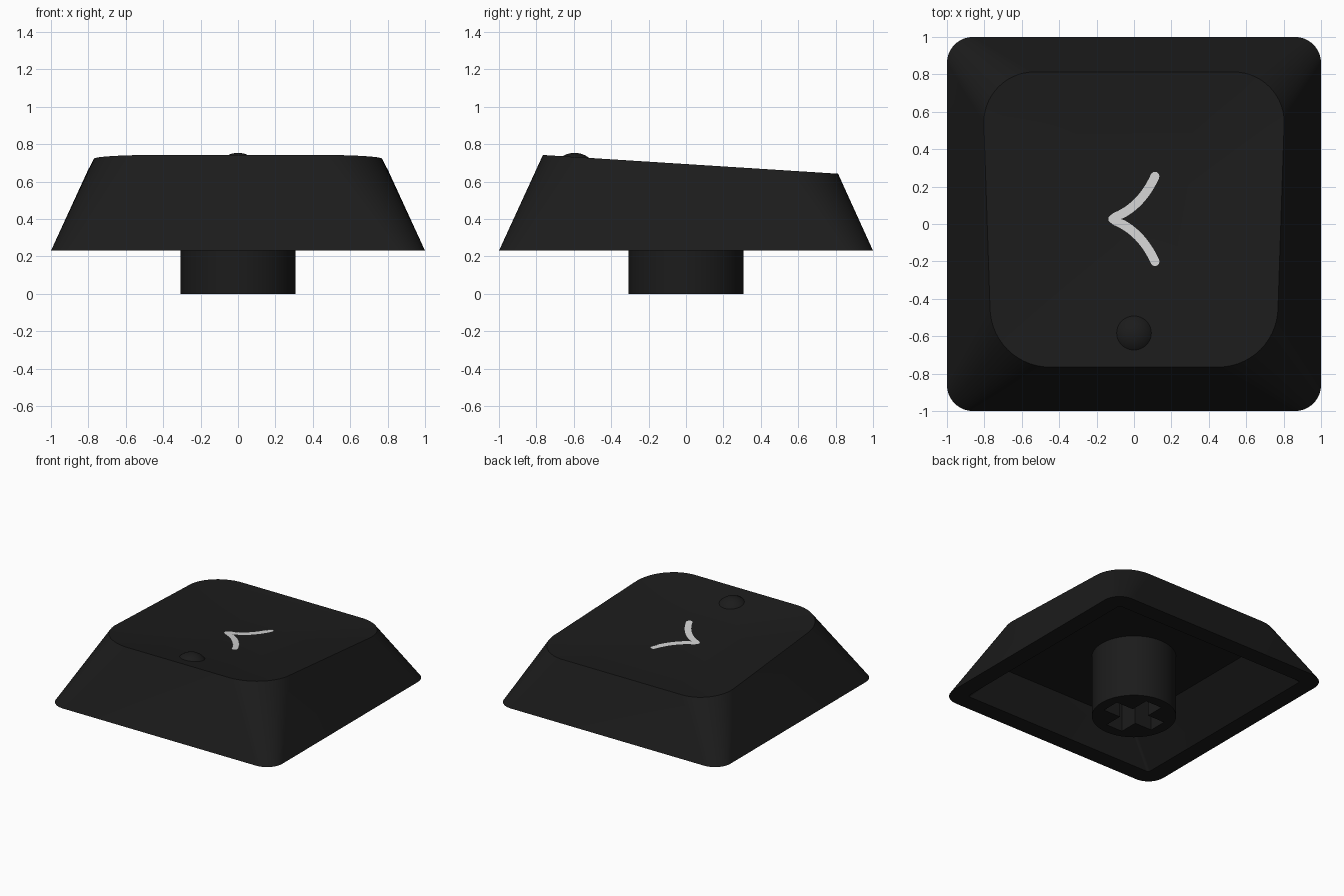
import bpy, bmesh, math
from mathutils import Matrix, Vector

if "Cube" in bpy.data.objects:
    bpy.data.objects.remove(bpy.data.objects["Cube"])

TILT = 0.0635   # the top face falls gently towards the back
DISH = 0.047    # depth of the shallow hollow in the top face
MID_Y = 0.024   # centre of the top face
REACH = 0.789   # half length of the top face


def rim_z(y):
    return 0.742 - TILT * (y + 0.765)


def top_z(x, y):
    return rim_z(y) - DISH * (1 - (x * x + (y - MID_Y) ** 2) / REACH ** 2)


def material(name, value):
    m = bpy.data.materials.new(name)
    m.diffuse_color = (value, value, value, 1)
    m.use_nodes = True
    m.node_tree.nodes["Principled BSDF"].inputs["Base Color"].default_value = m.diffuse_color
    return m


black = material("black plastic", 0.0113)
white = material("legend white", 0.65)


def make_object(name, bm, mat, smooth=True):
    bmesh.ops.recalc_face_normals(bm, faces=bm.faces[:])
    mesh = bpy.data.meshes.new(name)
    bm.to_mesh(mesh)
    bm.free()
    mesh.materials.append(mat)
    ob = bpy.data.objects.new(name, mesh)
    bpy.context.collection.objects.link(ob)
    bpy.ops.object.select_all(action='DESELECT')
    ob.select_set(True)
    bpy.context.view_layer.objects.active = ob
    if smooth:
        bpy.ops.object.shade_smooth_by_angle(angle=math.radians(30))
    return ob


def rounded_ring(front_w, back_w, front_y, back_y, front_r, back_r, height, n=14):
    """Rounded trapezoid, counter-clockwise from the right back corner."""
    pts = []
    corners = [(1, 1), (-1, 1), (-1, -1), (1, -1)]
    for k, (sx, sy) in enumerate(corners):
        w, y, r = (back_w, back_y, back_r) if sy > 0 else (front_w, front_y, front_r)
        for i in range(n + 1):
            a = math.pi / 2 * (k + i / n)
            px = sx * (w - r) + r * math.cos(a)
            py = y - sy * r + r * math.sin(a)
            pts.append((px, py, height(py)))
    return pts


def loft(rings):
    bm = bmesh.new()
    loops = [[bm.verts.new(p) for p in ring] for ring in rings]
    n = len(loops[0])
    for a, b in zip(loops, loops[1:]):
        for i in range(n):
            j = (i + 1) % n
            bm.faces.new((a[i], a[j], b[j], b[i]))
    bm.faces.new(loops[0][::-1])
    bm.faces.new(loops[-1])
    return bm


# Hollow cap: cavity ceiling, cavity opening, bottom rim, sloping dished top
CEILING = 0.50
rim = rounded_ring(0.77, 0.803, -0.765, 0.813, 0.32, 0.27, rim_z)
rings = [
    rounded_ring(0.60, 0.60, -0.75, 0.73, 0.02, 0.02, lambda y: CEILING),
    rounded_ring(0.862, 0.862, -0.862, 0.862, 0.02, 0.02, lambda y: 0.23),
    rounded_ring(1, 1, -1, 1, 0.14, 0.14, lambda y: 0.23),
    rim,
]
for s in (0.9, 0.8, 0.7, 0.6, 0.5, 0.4, 0.3, 0.2, 0.1, 0.03):
    ring = []
    for x, y, z in rim:
        px, py = x * s, MID_Y + (y - MID_Y) * s
        ring.append((px, py, rim_z(py) - DISH * (1 - s * s)))
    rings.append(ring)
make_object("cap_shell", loft(rings), black)

# Round stem under the cap with a cross-shaped socket
bm = bmesh.new()
bmesh.ops.create_cone(bm, cap_ends=True, segments=64, radius1=0.308, radius2=0.308,
                      depth=CEILING + 0.01,
                      matrix=Matrix.Translation((0, 0, (CEILING + 0.01) / 2)))
stem = make_object("stem", bm, black, smooth=False)

L, W = 0.225, 0.073
quarter = [(L, W), (W, W), (W, L)]
bm = bmesh.new()
cross = []
for k in range(4):
    turn = Matrix.Rotation(k * math.pi / 2, 3, 'Z')
    cross += [bm.verts.new(turn @ Vector((x, y, -0.1))) for x, y in quarter]
face = bm.faces.new(cross)
extruded = bmesh.ops.extrude_face_region(bm, geom=[face])
bmesh.ops.translate(bm, vec=(0, 0, 0.5),
                    verts=[v for v in extruded["geom"] if isinstance(v, bmesh.types.BMVert)])
cutter = make_object("socket_cutter", bm, black, smooth=False)
cutter.hide_render = True

bpy.ops.object.select_all(action='DESELECT')
stem.select_set(True)
bpy.context.view_layer.objects.active = stem
mod = stem.modifiers.new("socket", 'BOOLEAN')
mod.operation = 'DIFFERENCE'
mod.solver = 'EXACT'
mod.object = cutter
bpy.ops.object.modifier_apply(modifier=mod.name)
bpy.data.objects.remove(cutter)
bpy.ops.object.shade_smooth_by_angle(angle=math.radians(30))

# Small locating dome near the front edge: a ball cap rising from the dish
BALL, DOME_Y = 0.126, -0.583
normal = Vector((0, 0.154, 1)).normalized()
base = Vector((0, DOME_Y, top_z(0, DOME_Y)))
bm = bmesh.new()
bmesh.ops.create_uvsphere(bm, u_segments=40, v_segments=32, radius=BALL)
turn = normal.to_track_quat('Z', 'Y').to_matrix().to_4x4()
bmesh.ops.transform(bm, verts=bm.verts[:],
                    matrix=Matrix.Translation(base - normal * 0.085) @ turn)
bmesh.ops.bisect_plane(bm, geom=bm.verts[:] + bm.edges[:] + bm.faces[:],
                       plane_co=base - normal * 0.006, plane_no=normal, clear_inner=True)
make_object("locating_dome", bm, black)

# Curved arrowhead mark: two mirrored strokes as a very thin plate
MID, HALF, STEPS = 0.027, 0.024, 14
p0, p1, p2 = Vector((0.112, 0.255)), Vector((0.04, 0.095)), Vector((-0.1, 0.037))
outer, inner = [], []
for i in range(STEPS + 1):
    t = i / STEPS
    p = p0 * (1 - t) ** 2 + p1 * 2 * t * (1 - t) + p2 * t * t
    d = ((p1 - p0) * (1 - t) + (p2 - p1) * t).normalized()
    side = Vector((d.y, -d.x)) * HALF
    a, b = p + side, p - side
    outer.append(a)
    inner.append(Vector((b.x, max(b.y, MID))))
# rounded stroke end, then the pointed apex on the mirror line
d0 = (p1 - p0).normalized()
s0 = Vector((d0.y, -d0.x))
cap = [p0 + HALF * (-s0 * math.cos(a) - d0 * math.sin(a))
       for a in (math.pi * k / 8 for k in range(1, 8))]
polys = [[outer[i], outer[i + 1], inner[i + 1], inner[i]] for i in range(STEPS)]
polys.append([inner[0]] + cap + [outer[0]])
polys.append([outer[-1], Vector((-0.134, 0.04)), Vector((-0.138, MID)),
              Vector((inner[-1].x, MID))])

bm = bmesh.new()
for sign in (1, -1):
    for poly in polys:
        upper = []
        for p in poly:
            y = MID + sign * (p.y - MID)
            upper.append(bm.verts.new((p.x, y, top_z(p.x, y) + 0.004)))
        f = bm.faces.new(upper)
        f.normal_update()
        if f.normal.z < 0:
            f.normal_flip()
bmesh.ops.remove_doubles(bm, verts=bm.verts[:], dist=1e-5)
legend = make_object("arrow_mark", bm, white, smooth=False)
if sum(p.normal.z for p in legend.data.polygons) < 0:
    legend.data.flip_normals()
